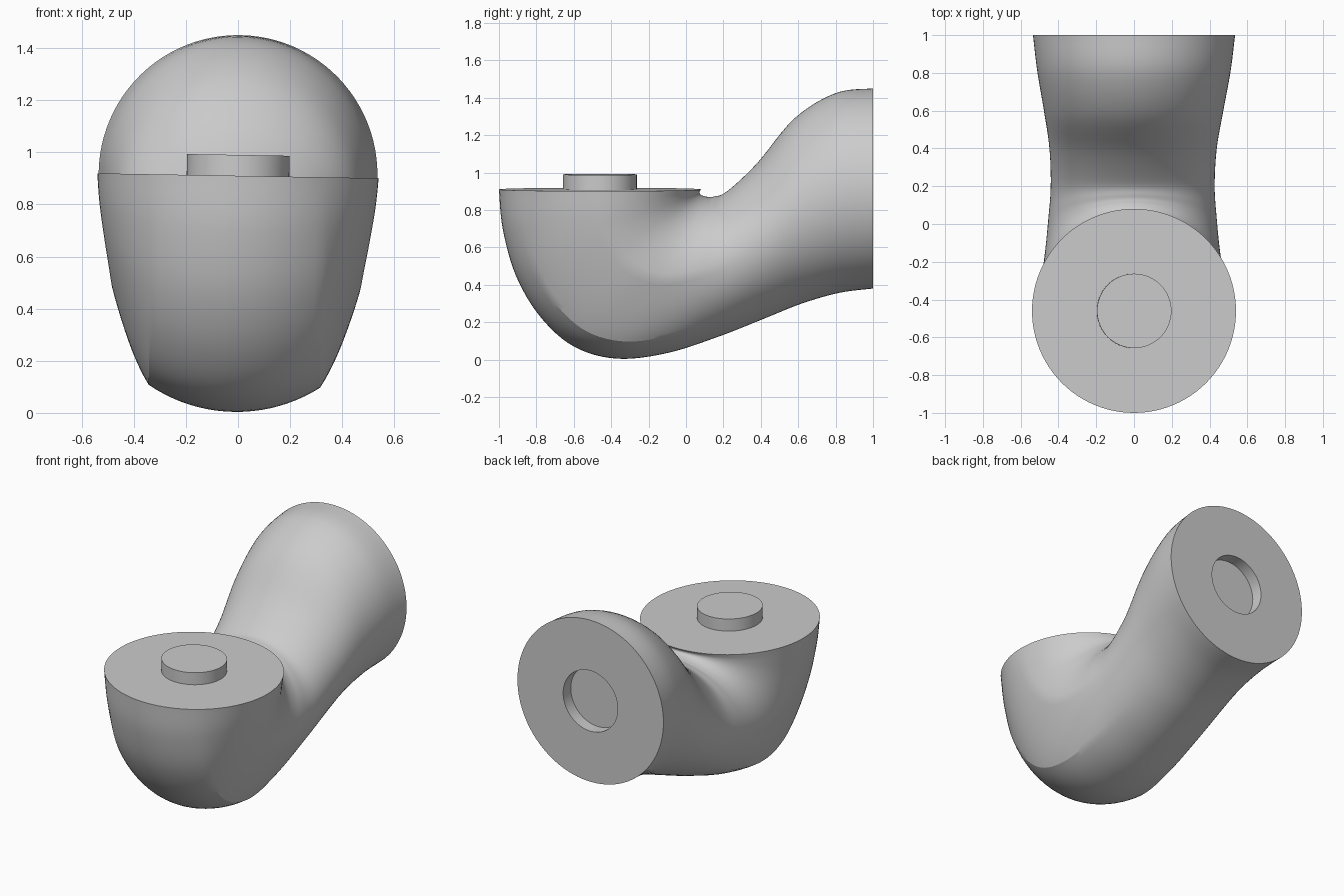
import bpy, bmesh
from math import sin, cos, pi, radians
from mathutils import Vector, Matrix

if "Cube" in bpy.data.objects:
    bpy.data.objects.remove(bpy.data.objects["Cube"])

grey = bpy.data.materials.new("plain_grey")
grey.use_nodes = True
grey.diffuse_color = (0.6, 0.6, 0.6, 1)
grey.node_tree.nodes["Principled BSDF"].inputs["Base Color"].default_value = (0.6, 0.6, 0.6, 1)

SEG, SUB, R = 96, 6, 0.54
CREASE = 2 * pi * 10 / SEG
ROLL = Matrix.Translation((0, 0, 0.91)) @ Matrix.Rotation(radians(1), 4, 'Y') @ Matrix.Translation((0, 0, -0.91))

# Elbow stations: outer y, z, inner y, z, half width, crease strength, side flatness
STATIONS = [
    (-1.0, .91, .08, .91, .54, 1, 0),
    (-.98, .70, .072, .895, .53, 1, .15),
    (-.91, .45, .075, .885, .51, 1, .3),
    (-.78, .23, .085, .878, .49, 1, .45),
    (-.60, .07, .10, .873, .475, 1, .6),
    (-.37, .005, .12, .87, .46, 1, .6),
    (-.10, .035, .15, .872, .446, .8, .5),
    (.18, .125, .22, .90, .434, .4, .3),
    (.42, .22, .38, 1.05, .443, 0, 0),
    (.62, .30, .58, 1.29, .475, 0, 0),
    (.82, .357, .80, 1.425, .512, 0, 0),
    (1.0, .38, 1.0, 1.45, .535, 0, 0),
]


def spline(i, t):
    """Smooth interpolation between stations i and i + 1."""
    last = len(STATIONS) - 1
    a, b, c, d = (STATIONS[min(max(k, 0), last)] for k in (i - 1, i, i + 1, i + 2))
    return [q + t / 2 * (r - p + t * (2 * p - 5 * q + 4 * r - s + t * (3 * (q - r) + s - p)))
            for p, q, r, s in zip(a, b, c, d)]


def section(station):
    """Closed ring: round keel, flattened flanks, elliptical inner half."""
    oy, oz, iy, iz, w, k, flat = station
    outer, inner = Vector((0, oy, oz)), Vector((0, iy, iz))
    h = (inner - outer).length / 2
    up = (inner - outer).normalized()
    cx, cv = R * sin(CREASE), R * (1 - cos(CREASE))
    ring = []
    for j in range(SEG):
        a = 2 * pi * j / SEG
        if a > pi:
            a -= 2 * pi
        side, a = (-1 if a < 0 else 1), abs(a)
        x, v = w * sin(a), h * (1 - cos(a))
        if a <= pi / 2:
            kx, kv = R * sin(a), R * (1 - cos(a))
            if a > CREASE:
                f, g = (kx - cx) / (R - cx), (kv - cv) / (R - cv)
                kx = cx + (w - cx) * (f + (g - f) * flat)
                kv = cv + (h - cv) * g
            x, v = x + (kx - x) * k, v + (kv - v) * k
        ring.append(outer + up * v + Vector((side * x, 0, 0)))
    return ring


def finish(bm, name, angle):
    bmesh.ops.recalc_face_normals(bm, faces=bm.faces)
    bm.transform(ROLL)
    mesh = bpy.data.meshes.new(name)
    bm.to_mesh(mesh)
    bm.free()
    mesh.materials.append(grey)
    ob = bpy.data.objects.new(name, mesh)
    bpy.context.collection.objects.link(ob)
    bpy.ops.object.select_all(action='DESELECT')
    ob.select_set(True)
    bpy.context.view_layer.objects.active = ob
    bpy.ops.object.shade_smooth_by_angle(angle=radians(angle))


# Elbow body, with a round socket sunk into the rear face
bm = bmesh.new()
rings = [section(spline(i, s / SUB)) for i in range(len(STATIONS) - 1) for s in range(SUB)]
rings.append(section(STATIONS[-1]))
for depth in (0, 0.08):
    rings.append([Vector((0.2 * sin(2 * pi * j / SEG), 1 - depth, 0.915 - 0.2 * cos(2 * pi * j / SEG)))
                  for j in range(SEG)])
loops = [[bm.verts.new(p) for p in ring] for ring in rings]
for a, b in zip(loops, loops[1:]):
    for j in range(SEG):
        n = (j + 1) % SEG
        bm.faces.new((a[j], a[n], b[n], b[j]))
bm.faces.new(loops[0])
bm.faces.new(loops[-1])
finish(bm, "elbow_body", 20)

# Connector peg on the top face
bm = bmesh.new()
bmesh.ops.create_cone(bm, cap_ends=True, segments=64, radius1=0.197, radius2=0.197, depth=0.1,
                      matrix=Matrix.Translation((0, -0.46, 0.94)))
finish(bm, "connector_peg", 30)
